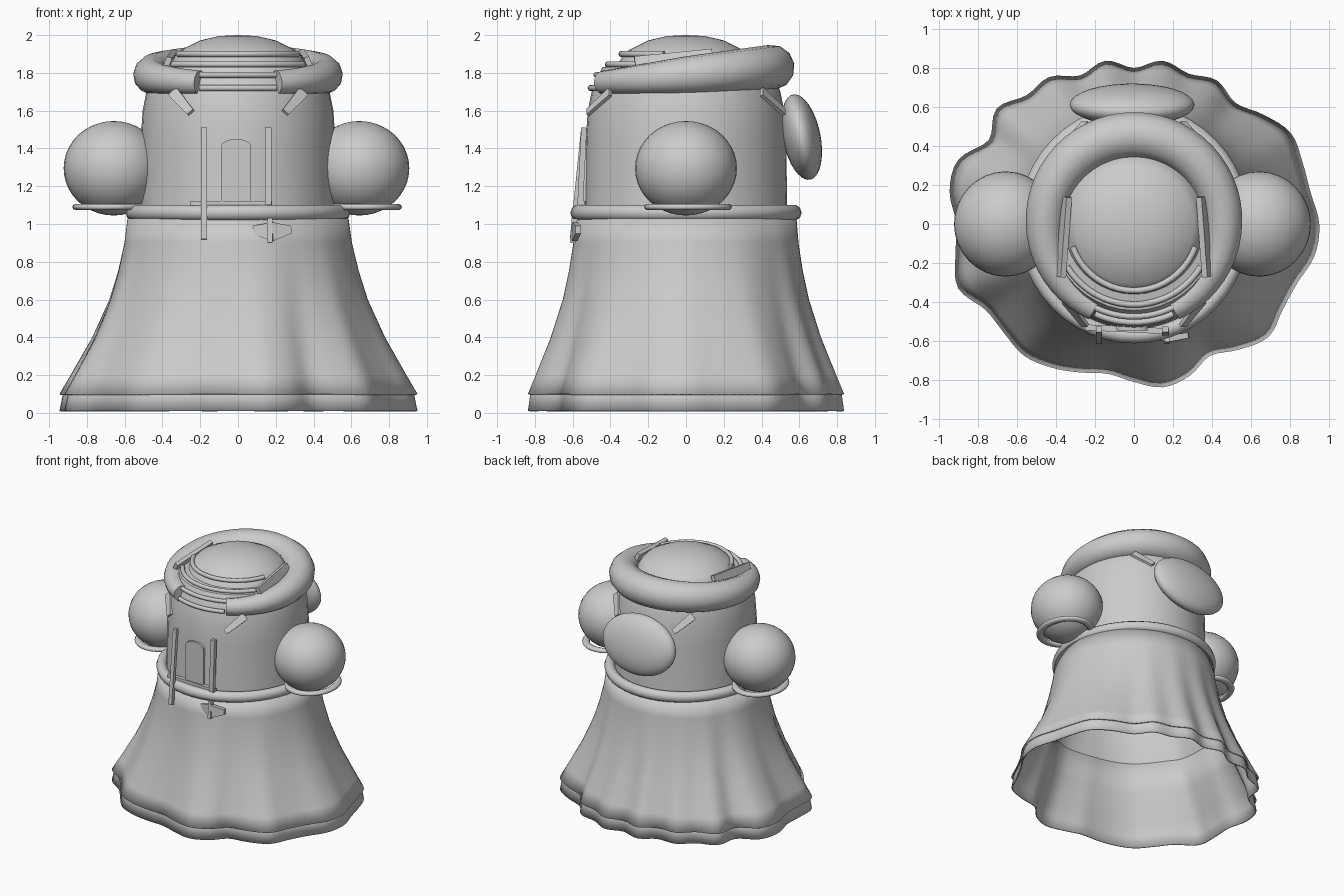
import bpy, bmesh, math
from mathutils import Vector, Euler

old = bpy.data.objects.get("Cube")
if old:
    bpy.data.objects.remove(old, do_unlink=True)

cloth = bpy.data.materials.new("light_grey_cloth")
cloth.use_nodes = True
grey = (0.6, 0.6, 0.6, 1)
cloth.diffuse_color = grey
cloth.node_tree.nodes["Principled BSDF"].inputs["Base Color"].default_value = grey


def finish(name, bm, angle=40, thickness=0):
    """Turn a bmesh into a smooth shaded cloth object."""
    bmesh.ops.recalc_face_normals(bm, faces=bm.faces)
    for face in bm.faces:
        face.smooth = True
    mesh = bpy.data.meshes.new(name)
    bm.to_mesh(mesh)
    bm.free()
    mesh.set_sharp_from_angle(angle=math.radians(angle))
    mesh.materials.append(cloth)
    obj = bpy.data.objects.new(name, mesh)
    bpy.context.collection.objects.link(obj)
    if thickness:
        solid = obj.modifiers.new("thickness", "SOLIDIFY")
        solid.thickness = thickness
        solid.offset = -1
    return obj


def loft(name, rings, closed=False, caps=False, angle=40, thickness=0):
    """Skin a list of closed rings; closed also joins the last to the first."""
    bm = bmesh.new()
    loops = [[bm.verts.new(p) for p in ring] for ring in rings]
    pairs = list(zip(loops, loops[1:]))
    if closed:
        pairs.append((loops[-1], loops[0]))
    for a, b in pairs:
        n = len(a)
        for i in range(n):
            j = (i + 1) % n
            bm.faces.new((a[i], a[j], b[j], b[i]))
    if caps:
        bm.faces.new(loops[0])
        bm.faces.new(loops[-1])
    bmesh.ops.remove_doubles(bm, verts=bm.verts, dist=0.0001)
    return finish(name, bm, angle, thickness)


def ellipse(rx, ry, z, count=32, cx=0, cy=0):
    turns = [math.tau * i / count for i in range(count)]
    return [(cx + rx * math.cos(t), cy + ry * math.sin(t), z) for t in turns]


def hoop(name, cx, cy, z, rx, ry, width, height, count=40):
    """Ring of cloth with a rounded section."""
    section = [math.tau * i / 10 for i in range(10)]
    rings = [ellipse(rx + width * math.cos(t), ry + width * math.cos(t),
                     z + height * math.sin(t), count, cx, cy) for t in section]
    return loft(name, rings, closed=True, angle=60)


def puff(name, centre, radii, tilt=0):
    bm = bmesh.new()
    bmesh.ops.create_uvsphere(bm, u_segments=32, v_segments=20, radius=1)
    bmesh.ops.scale(bm, vec=radii, verts=bm.verts)
    bmesh.ops.rotate(bm, matrix=Euler((tilt, 0, 0)).to_matrix(), verts=bm.verts)
    bmesh.ops.translate(bm, vec=centre, verts=bm.verts)
    return finish(name, bm)


def strip(name, start, end, facing, width, depth=0.015, taper=1):
    """Flat cloth strip between two points, its broad side turned to facing."""
    start, end, facing = Vector(start), Vector(end), Vector(facing)
    across = (end - start).cross(facing).normalized()
    facing = across.cross(end - start).normalized()
    rings = []
    for point, half in ((start, width / 2), (end, width * taper / 2)):
        rings.append([point + across * half * a + facing * depth / 2 * b
                      for a, b in ((1, 1), (1, -1), (-1, -1), (-1, 1))])
    return loft(name, rings, caps=True, angle=30)


def tube(name, points, radii):
    """Tapered round roll along a path."""
    curve = bpy.data.curves.new(name, "CURVE")
    curve.dimensions = "3D"
    curve.bevel_depth = 1
    curve.bevel_resolution = 4
    curve.use_fill_caps = True
    spline = curve.splines.new("POLY")
    spline.points.add(len(points) - 1)
    for point, co, radius in zip(spline.points, points, radii):
        point.co = (*co, 1)
        point.radius = radius
    spline.use_smooth = True
    curve.materials.append(cloth)
    obj = bpy.data.objects.new(name, curve)
    bpy.context.collection.objects.link(obj)
    return obj


# Hem outline: distance from the axis in hundredths, every ten degrees
HEM = [95, 92, 92, 93, 87, 81, 85, 82, 85, 80, 85, 81, 87, 86, 92, 86, 96, 96,
       91, 93, 96, 88, 87, 88, 85, 81, 78, 81, 85, 83, 78, 84, 90, 88, 89, 94]


def hem_radius(turn):
    place = turn * len(HEM)
    i, t = int(place), place % 1
    a, b, c, d = (HEM[(i + k) % len(HEM)] for k in (-1, 0, 1, 2))
    curve = b + t / 2 * (c - a + t * (2 * a - 5 * b + 4 * c - d + t * (3 * (b - c) + d - a)))
    return curve / 100


def skirt_ring(z, flare, count=144):
    ring = []
    for i in range(count):
        turn = i / count
        r = 0.585 + (hem_radius(turn) - 0.585) * flare
        ring.append((r * math.cos(turn * math.tau), r * math.sin(turn * math.tau), z))
    return ring


# Pleated skirt and the longer underskirt
FLARE = [(1.03, 0), (0.9, 0.05), (0.75, 0.15), (0.6, 0.28), (0.4, 0.53), (0.2, 0.84), (0.1, 1)]
loft("skirt", [skirt_ring(z, f) for z, f in FLARE], thickness=0.01)
under = [skirt_ring(z, f * 0.95) for z, f in FLARE[3:]] + [skirt_ring(0.01, 1)]
loft("underskirt", under, thickness=0.01)

# Belt
hoop("belt", 0, 0, 1.06, 0.555, 0.572, 0.04, 0.042, 48)

# Bodice with stepped neckline and domed top
BODICE = [(0.525, 1.04), (0.52, 1.1), (0.515, 1.45), (0.505, 1.6), (0.485, 1.7), (0.465, 1.76),
          (0.45, 1.79), (0.43, 1.83), (0.36, 1.845), (0.335, 1.89), (0.305, 1.92),
          (0.2, 1.972), (0.1, 1.995), (0.0, 2.0)]
loft("bodice", [ellipse(r, r * 1.03 if z < 1.84 else r, z, 40) for r, z in BODICE])

# Folds across the front of the neckline
for name, r, z, spread in (("upper_fold", 0.335, 1.9, 70), ("middle_fold", 0.405, 1.845, 58),
                           ("lower_fold", 0.465, 1.79, 42), ("neck_trim", 0.495, 1.72, 24)):
    arc = [math.radians(-90 + spread * k / 10) for k in range(-10, 11)]
    tube(name, [(r * math.cos(t), r * math.sin(t) * 1.02, z) for t in arc], [0.016] * len(arc))

# Rolled collar, thick and high at the back, open at the front
path, thick = [], []
for k in range(49):
    t = math.radians(-90 + 25 + 310 * k / 48)
    s = math.sin(t)
    r = 0.455 - 0.025 * min(s, 0)
    path.append((r * math.cos(t), r * s, 1.787 + 0.042 * s))
    thick.append(0.1 + (0.02 if s > 0 else 0.04) * s)
tube("collar", path, thick)

# Puffed sleeves, cuffs, neck strips and shoulder tabs on both sides
for side, word in ((1, "left"), (-1, "right")):
    puff(word + "_sleeve", (side * 0.65 - 0.008, 0, 1.295), (0.265, 0.27, 0.25))
    hoop(word + "_cuff", side * 0.67 - 0.005, 0.01, 1.09, 0.175, 0.205, 0.028, 0.018, 28)
    strip(word + "_neck_strip", (side * 0.345, 0.14, 1.89), (side * 0.375, -0.27, 1.85),
          (side, 0, 0.4), 0.07, 0.03)
    for end, place in ((-1, "front"), (1, "back")):
        strip(f"{word}_{place}_tab", (side * 0.345, end * 0.4, 1.7), (side * 0.25, end * 0.52, 1.59),
              (side * 0.5, end, 0.5), 0.06, 0.02, 0.7)

# Large pad of the back bow
puff("back_bow", (-0.01, 0.612, 1.46), (0.32, 0.1, 0.23), 0.2)

# Front placket: rounded panel, side ribbons, base strip and small knot
outline = [(-0.08, 1.1), (0.08, 1.1)]
outline += [(0.08 * math.cos(math.pi * k / 8), 1.41 + 0.04 * math.sin(math.pi * k / 8)) for k in range(9)]
loft("front_panel", [[(x - 0.01, y, z) for x, z in outline] for y in (-0.545, -0.52)], caps=True)
strip("right_ribbon", (-0.18, -0.6, 0.92), (-0.18, -0.54, 1.51), (0, -1, 0), 0.03, 0.03)
strip("left_ribbon", (0.16, -0.56, 1.1), (0.16, -0.54, 1.51), (0, -1, 0), 0.035, 0.03)
strip("panel_base", (-0.25, -0.53, 1.11), (0.18, -0.55, 1.11), (0, -1, 0), 0.025, 0.03)
strip("knot_tail", (0.17, -0.59, 1.03), (0.17, -0.6, 0.9), (0, -1, 0), 0.025, 0.03)
for side, word in ((1, "left"), (-1, "right")):
    strip(word + "_knot_loop", (0.18, -0.59, 0.96), (0.18 + side * 0.1, -0.57, 0.97),
          (0, -1, 0), 0.1, 0.03, 0.4)
